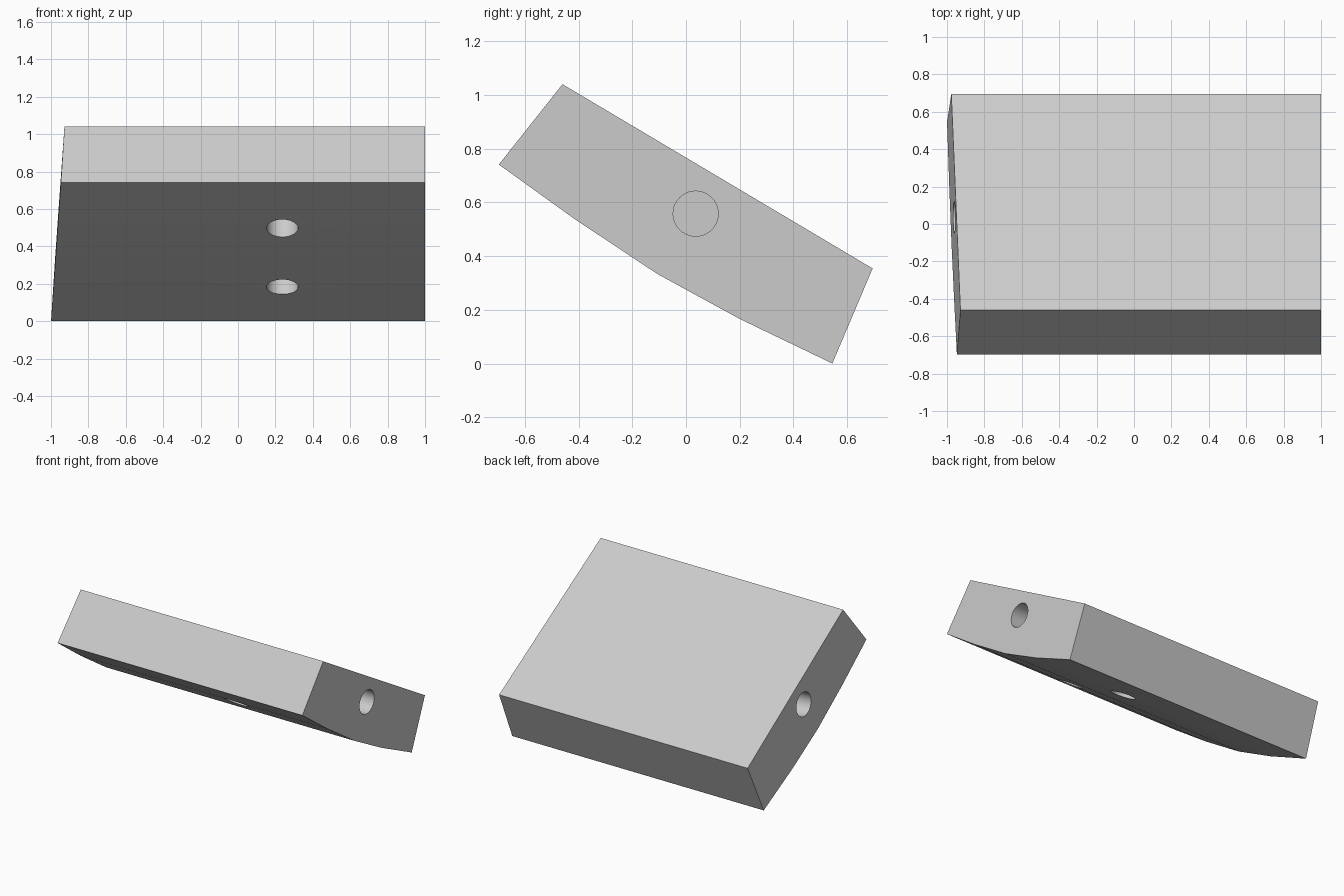
import bpy, bmesh, math
from mathutils import Vector

cube = bpy.data.objects.get("Cube")
if cube:
    bpy.data.objects.remove(cube, do_unlink=True)

# One plain grey
grey = bpy.data.materials.new("light grey")
grey.use_nodes = True
COLOUR = (0.6, 0.6, 0.6, 1)
grey.diffuse_color = COLOUR
grey.node_tree.nodes["Principled BSDF"].inputs["Base Color"].default_value = COLOUR

# Side profile (y, z): flat sloping top, shallow arc underneath
PROFILE = [(-0.46, 1.04), (-0.697, 0.741), (-0.415, 0.538), (-0.106, 0.333),
           (0.2, 0.166), (0.545, 0.0), (0.695, 0.354)]


def slanted_end(y, z):
    return -0.998 - 0.003 * y + 0.066 * z


# Block: square at one end, slightly slanted at the other
bm = bmesh.new()
square = [bm.verts.new((1, y, z)) for y, z in PROFILE]
slant = [bm.verts.new((slanted_end(y, z), y, z)) for y, z in PROFILE]
bm.faces.new(square)
bm.faces.new(slant[::-1])
for i in range(len(PROFILE)):
    j = (i + 1) % len(PROFILE)
    bm.faces.new((square[i], slant[i], slant[j], square[j]))
bmesh.ops.recalc_face_normals(bm, faces=bm.faces)
mesh = bpy.data.meshes.new("block")
bm.to_mesh(mesh)
bm.free()
block = bpy.data.objects.new("block", mesh)
bpy.context.collection.objects.link(block)
mesh.materials.append(grey)


def drill(centre, direction, depth, radius=0.084):
    """Cut a blind round hole into the block from a surface point."""
    bpy.ops.mesh.primitive_cylinder_add(vertices=40, radius=radius,
                                        depth=2 * depth, location=centre)
    cutter = bpy.context.object
    cutter.name = "hole_cutter"
    cutter.hide_render = True
    cutter.rotation_euler = Vector(direction).to_track_quat('Z', 'Y').to_euler()
    cutter.data.materials.append(grey)
    bpy.context.view_layer.objects.active = block
    cut = block.modifiers.new("hole", 'BOOLEAN')
    cut.operation = 'DIFFERENCE'
    cut.solver = 'EXACT'
    cut.object = cutter
    bpy.ops.object.modifier_apply(modifier=cut.name)
    bpy.data.objects.remove(cutter, do_unlink=True)


# Dowel holes in both ends
HOLE_Y, HOLE_Z = 0.036, 0.558
drill((1, HOLE_Y, HOLE_Z), (-1, 0, 0), 0.25)
drill((slanted_end(HOLE_Y, HOLE_Z), HOLE_Y, HOLE_Z), (1, 0.003, -0.066), 0.25)

# Two holes in the curved underside, square to the top face
for y, z in ((-0.353, 0.497), (0.17, 0.182)):
    drill((0.237, y, z), (0, 0.51, 0.86), 0.22)

bpy.ops.object.select_all(action='DESELECT')
block.select_set(True)
bpy.context.view_layer.objects.active = block
bpy.ops.object.shade_smooth_by_angle(angle=math.radians(20))
